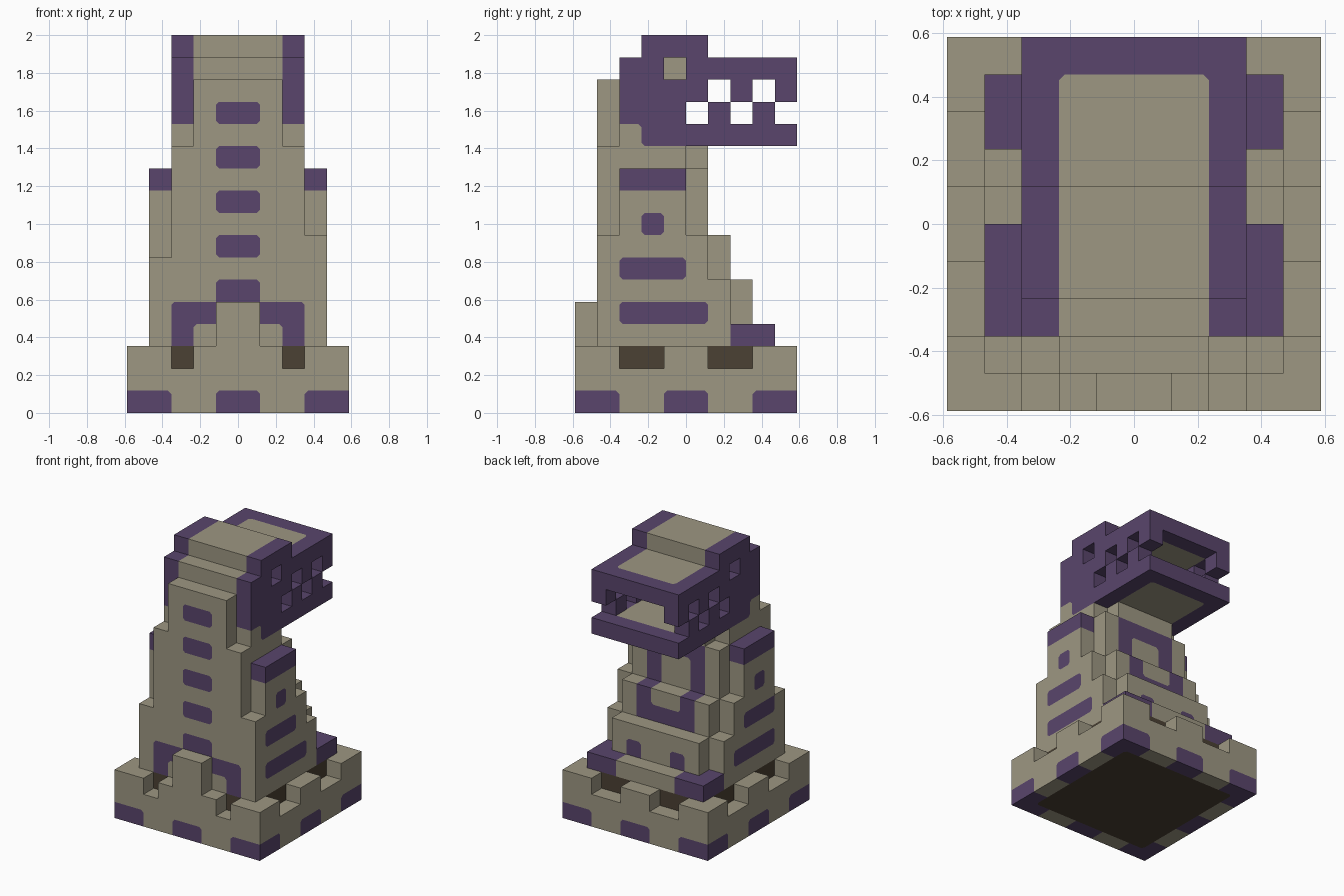
import bpy
import bmesh
from mathutils import Vector

if "Cube" in bpy.data.objects:
    bpy.data.objects.remove(bpy.data.objects["Cube"], do_unlink=True)

UNIT = 2 / 17      # edge of one block
CUT = 0.15         # rounding of painted patches, in blocks


def material(name, rgb):
    mat = bpy.data.materials.new(name)
    mat.use_nodes = True
    mat.diffuse_color = (*rgb, 1)
    mat.node_tree.nodes["Principled BSDF"].inputs["Base Color"].default_value = (*rgb, 1)
    return mat


MATERIALS = [material("pale stone", (0.34, 0.31, 0.225)),
             material("purple", (0.1, 0.06, 0.15)),
             material("dark brown", (0.07, 0.052, 0.033))]
STONE, PURPLE, BROWN = range(3)
blocks = {}        # grid cell -> (part name, colour)


def cells(x, y, z):
    return [(i, j, k) for i in range(*x) for j in range(*y) for k in range(*z)]


def both(x):
    """An x range and its mirror image."""
    return [x, (-x[1], -x[0])]


def fill(part, x, y, z, colour=STONE):
    for c in cells(x, y, z):
        blocks[c] = (part, colour)


def carve(x, y, z):
    for c in cells(x, y, z):
        blocks.pop(c, None)


def paint(x, y, z, colour=PURPLE):
    for c in cells(x, y, z):
        if c in blocks:
            blocks[c] = (blocks[c][0], colour)


# Battlement wall with notches around a dark core
fill("base_wall", (-5, 5), (-5, 5), (0, 3))
for near in (-5, 4):
    for x in both((3, 5)) + [(-1, 1)]:
        paint(x, (near, near + 1), (0, 1))
        paint((near, near + 1), x, (0, 1))
for x in both((1, 3)):
    carve((-5, 5), x, (2, 3))
    carve(x, (4, 5), (2, 3))
for x in both((2, 3)):
    carve(x, (-5, -4), (2, 3))
fill("base_core", (-4, 4), (-4, 4), (0, 3), BROWN)
fill("tall_merlon", (-1, 1), (-5, -4), (3, 5))

# Torso, neck and the steps going down behind it
fill("torso", (-3, 3), (-4, 0), (3, 12))
fill("torso", (-3, 3), (-3, -2), (12, 13))
fill("torso", (-2, 2), (-4, -3), (12, 15))
for y, top in ((0, 11), (1, 8), (2, 6)):
    fill("steps", (-3, 3), (y, y + 1), (3, top))
fill("steps", (-2, 2), (0, 1), (11, 12))

# Side buttresses
for side, x in zip(("left", "right"), both((3, 4))):
    part = side + "_buttress"
    fill(part, x, (-4, -3), (3, 8 if side == "left" else 7))
    fill(part, x, (-3, 0), (3, 11))
    fill(part, x, (0, 1), (3, 8))
    fill(part, x, (1, 2), (3, 6))
    paint(x, (-3, 1), (4, 5))
    paint(x, (-3, 0), (6, 7))
    paint(x, (-2, -1), (8, 9))
    paint(x, (-3, 0), (10, 11))

# Ledge with purple ends
fill("ledge", (-4, 4), (2, 4), (3, 4))
for x in both((2, 4)):
    paint(x, (2, 4), (3, 4))

# Stripes and arches on the front
for z in range(5, 14, 2):
    paint((-1, 1), (-4, -3), (z, z + 1))
for x in both((1, 3)):
    paint(x, (-4, -3), (4, 5))
for x in both((2, 3)):
    paint(x, (-4, -3), (3, 4))

# Ring and spots on the back steps
paint((-2, 2), (0, 1), (8, 11))
paint((-1, 1), (0, 1), (8, 10), STONE)
paint((-2, 2), (1, 2), (6, 8))
paint((-1, 1), (1, 2), (7, 8), STONE)
for x in both((1, 2)):
    paint(x, (2, 3), (4, 5))

# Head: purple outside, stone down the middle
HEAD = [((-3, 0), (13, 16)), ((0, 1), (14, 16)), ((-2, 1), (16, 17))]
for part, spans in (("skull", HEAD),
                    ("upper_jaw", [((1, 5), (15, 16))]),
                    ("lower_jaw", [((-2, 5), (12, 13))])):
    for y, z in spans:
        fill(part, (-3, 3), y, z, PURPLE)
        paint((-2, 2), (y[0], min(y[1], 4)), z, STONE)
for x in both((2, 3)):
    for y in (2, 4):
        fill("upper_teeth", x, (y, y + 1), (14, 15), PURPLE)
    for y in (1, 3):
        fill("lower_teeth", x, (y, y + 1), (13, 14), PURPLE)
    carve(x, (-1, 0), (15, 16))     # eye sockets

AXES = [Vector((1, 0, 0)), Vector((0, 1, 0)), Vector((0, 0, 1))]
CORNERS = [(-1, -1), (1, -1), (1, 1), (-1, 1)]


def shift(cell, step):
    return tuple(int(round(a + b)) for a, b in zip(cell, step))


def seen(cell, normal):
    """Colour of a cell's face, or None if there is no open face."""
    if cell in blocks and shift(cell, normal) not in blocks:
        return blocks[cell][1]
    return None


def add_face(bm, points, colour, flip):
    verts = [bm.verts.new(p * UNIT) for p in points]
    face = bm.faces.new(verts[::-1] if flip else verts)
    face.material_index = colour


def add_block_face(bm, cell, axis, sign):
    normal = AXES[axis] * sign
    colour = seen(cell, normal)
    if colour is None:
        return
    u, v = AXES[(axis + 1) % 3], AXES[(axis + 2) % 3]
    middle = Vector(cell) + Vector((0.5, 0.5, 0.5)) + normal / 2
    outline = []
    for n, (a, b) in enumerate(CORNERS):
        corner = middle + (u * a + v * b) / 2
        around = {seen(shift(cell, s), normal) for s in (u * a, v * b, u * a + v * b)}
        other = around.pop()
        if around or other in (None, colour):
            outline.append(corner)
            continue
        # Rounded patch corner, taking the neighbouring colour
        ends = [corner - v * b * CUT, corner - u * a * CUT]
        if n % 2:
            ends.reverse()
        outline += ends
        add_face(bm, [ends[0], corner, ends[1]], other, sign < 0)
    add_face(bm, outline, colour, sign < 0)


# One object per part, made of the open block faces
for part in sorted({p for p, _ in blocks.values()}):
    bm = bmesh.new()
    for cell in [c for c, b in blocks.items() if b[0] == part]:
        for axis in range(3):
            for sign in (-1, 1):
                add_block_face(bm, cell, axis, sign)
    bmesh.ops.remove_doubles(bm, verts=bm.verts, dist=0.0005)
    bmesh.ops.dissolve_limit(bm, angle_limit=0.01, verts=bm.verts, edges=bm.edges,
                             delimit={'MATERIAL'})
    mesh = bpy.data.meshes.new(part)
    bm.to_mesh(mesh)
    bm.free()
    for mat in MATERIALS:
        mesh.materials.append(mat)
    bpy.context.collection.objects.link(bpy.data.objects.new(part, mesh))
